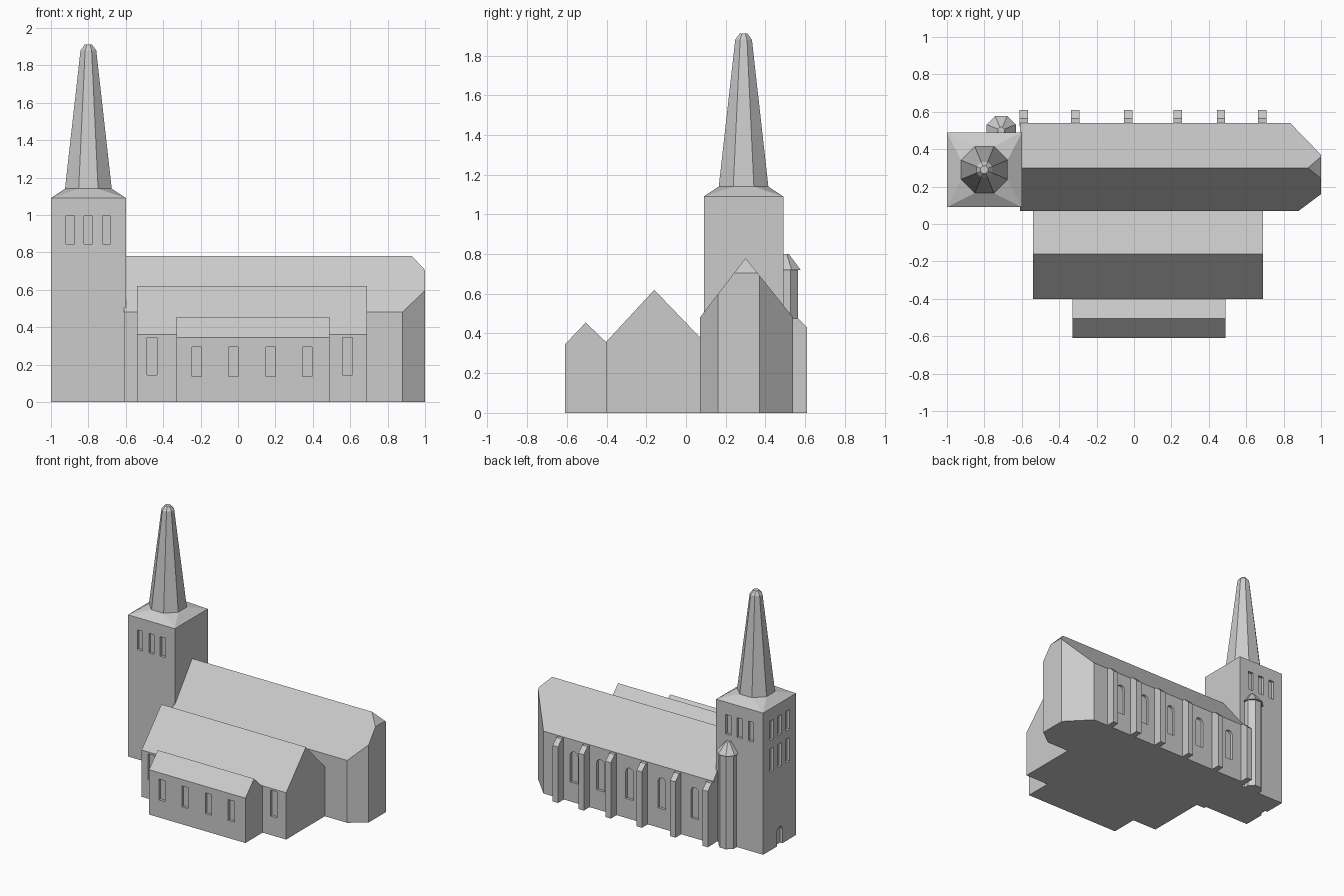
import bpy, bmesh, math
from mathutils import Vector

if "Cube" in bpy.data.objects:
    bpy.data.objects.remove(bpy.data.objects["Cube"])

stone = bpy.data.materials.new("light_grey_stone")
stone.diffuse_color = (0.6, 0.6, 0.6, 1)
stone.use_nodes = True
stone.node_tree.nodes["Principled BSDF"].inputs["Base Color"].default_value = stone.diffuse_color


def finish(name, bm):
    bmesh.ops.dissolve_limit(bm, angle_limit=0.01, verts=bm.verts, edges=bm.edges)
    bmesh.ops.recalc_face_normals(bm, faces=bm.faces)
    me = bpy.data.meshes.new(name)
    bm.to_mesh(me)
    bm.free()
    me.materials.append(stone)
    ob = bpy.data.objects.new(name, me)
    bpy.context.collection.objects.link(ob)
    return ob


def add_hull(bm, pts):
    """Add the convex solid around the points."""
    verts = [bm.verts.new(p) for p in pts]
    bmesh.ops.convex_hull(bm, input=verts)


def hull(name, pts, cuts=()):
    """Convex solid, optionally trimmed by planes (point, outward normal)."""
    bm = bmesh.new()
    add_hull(bm, pts)
    for co, no in cuts:
        bmesh.ops.bisect_plane(bm, geom=bm.verts[:] + bm.edges[:] + bm.faces[:],
                               plane_co=co, plane_no=no, clear_outer=True)
        rest = [v.co.copy() for v in bm.verts]
        bm.clear()
        add_hull(bm, rest)
    return finish(name, bm)


def extrude_x(profile, x0, x1):
    return [(x, y, z) for x in (x0, x1) for y, z in profile]


def octagon(cx, cy, z, apothem):
    r = apothem / math.cos(math.pi / 8)
    return [(cx + r * math.cos(math.pi * (i + .5) / 4),
             cy + r * math.sin(math.pi * (i + .5) / 4), z) for i in range(8)]


def opening(axis, wall, c, w, z0, z1, arch=False, depth=0.02):
    """Points of a recess cutter straddling a wall at x or y = wall."""
    h = w / 2
    if arch:
        prof = [(c - h, z0), (c + h, z0)]
        prof += [(c + h * math.cos(a * math.pi / 6), z1 - h + h * math.sin(a * math.pi / 6))
                 for a in range(7)]
    else:
        prof = [(c - h, z0), (c + h, z0), (c + h, z1), (c - h, z1)]
    ds = (wall - depth, wall + depth)
    if axis == 'x':
        return [(d, u, z) for d in ds for u, z in prof]
    return [(u, d, z) for d in ds for u, z in prof]


def carve(ob, openings):
    bm = bmesh.new()
    for pts in openings:
        add_hull(bm, pts)
    cutter = finish("window_cutter", bm)
    cutter.hide_render = True
    mod = ob.modifiers.new("recesses", 'BOOLEAN')
    mod.operation, mod.solver, mod.object = 'DIFFERENCE', 'EXACT', cutter
    bpy.context.view_layer.objects.active = ob
    bpy.ops.object.modifier_apply(modifier=mod.name)
    bpy.data.objects.remove(cutter)


# Nave: gabled prism trimmed to a faceted east end with a small hip
nave = hull("nave",
            extrude_x([(.07, 0), (.54, 0), (.54, .48), (.3, .78), (.07, .48)], -.61, 1),
            [((1, .16, 0), Vector((.09, -.12, 0))),
             ((1, .37, 0), Vector((.17, .165, 0))),
             ((1, .3, .705), Vector((.075, 0, .07)))])

# Buttresses on the back wall, arched windows between them
bx = [-.59, -.315, -.03, .235, .465, .685]
for x in bx:
    hull("buttress", extrude_x([(.52, 0), (.61, 0), (.61, .43), (.565, .475), (.52, .475)],
                               x - .0225, x + .0225))
carve(nave, [opening('y', .54, (a + b) / 2, .065, .15, .39, True)
             for a, b in zip(bx, bx[1:])])

# Side aisle and porch, each with its own gabled roof
aisle = hull("side_aisle", extrude_x(
    [(-.4, 0), (.08, 0), (.08, .37), (-.16, .62), (-.4, .36)], -.54, .69))
carve(aisle, [opening('y', -.4, x, .055, .145, .345) for x in (-.46, .585)])
porch = hull("porch", extrude_x(
    [(-.61, 0), (-.39, 0), (-.39, .345), (-.505, .455), (-.61, .345)], -.33, .49))
carve(porch, [opening('y', -.61, x, .052, .135, .295) for x in (-.22, -.025, .175, .37)])

# Tower with belfry openings and a west door
tx, ty = -.8, .29
square = [(tx + sx * .2, ty + sy * .2) for sx in (-1, 1) for sy in (-1, 1)]
tower = hull("tower", [(x, y, z) for x, y in square for z in (0, 1.09)])
cols = (-.097, 0, .097)
cuts = [opening('y', w, tx + c, .045, .845, .995) for w in (.09, .49) for c in cols]
cuts += [opening('x', -1, ty + c, .045, z, z + h)
         for z, h in ((.845, .15), (.6, .18)) for c in cols]
cuts.append(opening('x', -1, ty, .065, -.01, .14, True))
carve(tower, cuts)

# Tower roof and spire
hull("tower_roof", [(x, y, 1.09) for x, y in square] + octagon(tx, ty, 1.14, .125))
hull("spire", octagon(tx, ty, 1.14, .125) + octagon(tx, ty, 1.88, .042)
     + octagon(tx, ty, 1.91, .02))

# Stair turret at the back of the tower
hull("turret", octagon(-.71, .5, 0, .065) + octagon(-.71, .5, .72, .065))
hull("turret_cap", octagon(-.71, .5, .72, .078) + octagon(-.71, .5, .8, .018))
